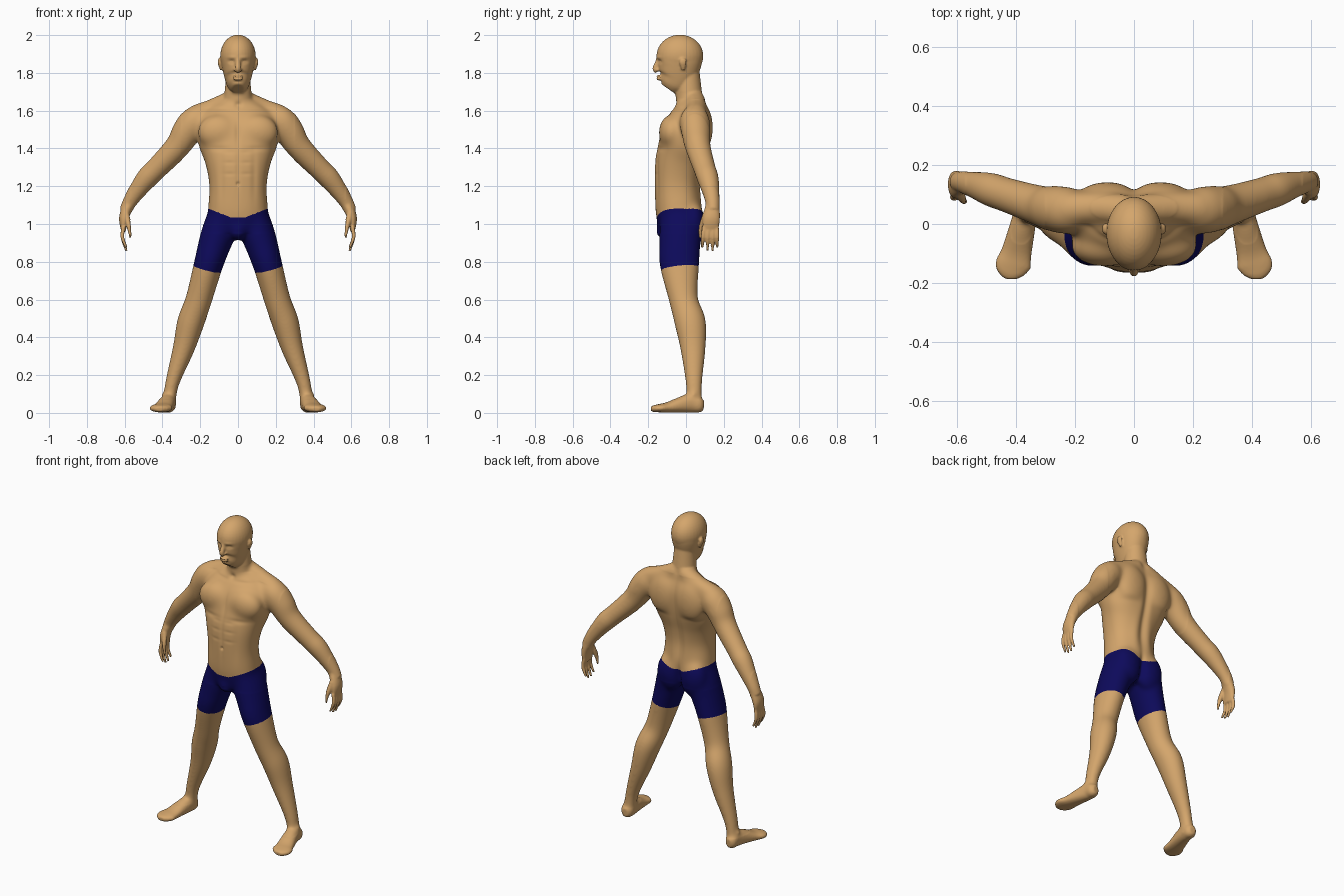
import bpy, bmesh, math
from mathutils import Vector, Matrix

cube = bpy.data.objects.get("Cube")
if cube:
    bpy.data.objects.remove(cube)

VOXEL = 0.005
UP = Vector((0, 0, 1))
BACK = Vector((0, 1, 0))
bm = bmesh.new()


def make_material(name, rgb):
    material = bpy.data.materials.new(name)
    material.use_nodes = True
    material.diffuse_color = (*rgb, 1)
    for node in material.node_tree.nodes:
        if node.type == 'BSDF_PRINCIPLED':
            node.inputs["Base Color"].default_value = (*rgb, 1)
    return material


def spline(a, b, c, d, t):
    """Catmull-Rom value between b and c."""
    bend = 2 * a - 5 * b + 4 * c - d
    twist = 3 * b - a - 3 * c + d
    return b + (t * (c - a) + t * t * bend + t * t * t * twist) / 2


def refine(rows, steps=5):
    """Smooth curve through rows of numbers."""
    padded = [rows[0], *rows, rows[-1]]
    curve = []
    for before, start, end, after in zip(padded, padded[1:], padded[2:], padded[3:]):
        for step in range(steps):
            curve.append([spline(*values, step / steps)
                          for values in zip(before, start, end, after)])
    return curve + [list(rows[-1])]


def rounded(value, power):
    """Squares off a circle coordinate."""
    return math.copysign(abs(value) ** (2 / power), value)


def tube(rows, ref=BACK, power=2, sides=32, mirror=True):
    """Loft along rows of x, y, z, half width and, if not round, half depth."""
    points = refine([row if len(row) == 5 else (*row, row[-1]) for row in rows])
    for side in ((1, -1) if mirror else (1,)):
        rings = []
        for i, (x, y, z, width, depth) in enumerate(points):
            before = Vector(points[max(i - 1, 0)][:3])
            after = Vector(points[min(i + 1, len(points) - 1)][:3])
            tangent = (after - before).normalized()
            across = ref.cross(tangent).normalized()
            along = tangent.cross(across)
            ring = []
            for k in range(sides):
                angle = math.tau * k / sides
                spot = Vector((x, y, z))
                spot += across * width * rounded(math.cos(angle), power)
                spot += along * depth * rounded(math.sin(angle), power)
                ring.append(bm.verts.new((spot.x * side, spot.y, spot.z)))
            rings.append(ring)
        for low, high in zip(rings, rings[1:]):
            for k in range(sides):
                bm.faces.new((low[k - 1], low[k], high[k], high[k - 1]))
        bm.faces.new(reversed(rings[0]))
        bm.faces.new(rings[-1])


def stack(rows, power=2):
    """Upright loft through rows of height, half width, front y and back y."""
    tube([(0, (front + back) / 2, z, width, (back - front) / 2)
          for z, width, front, back in rows], power=power, sides=48, mirror=False)


def blob(center, radii):
    """Ellipsoid on each side; the two merge when they meet in the middle."""
    for side in (1, -1):
        place = Matrix.Translation((center[0] * side, center[1], center[2]))
        bmesh.ops.create_uvsphere(bm, u_segments=32, v_segments=20, radius=1,
                                  matrix=place @ Matrix.Diagonal((*radii, 1)))


# Torso and neck
stack([(.92, .06, -.1, .04), (.97, .13, -.14, .07), (1.06, .158, -.16, .085),
       (1.2, .152, -.166, .072), (1.32, .173, -.165, .09), (1.41, .207, -.147, .115),
       (1.48, .214, -.13, .125), (1.56, .2, -.09, .125), (1.63, .12, -.045, .105),
       (1.66, .06, -.02, .09)], power=2.3)
stack([(1.56, .09, -.05, .11), (1.68, .073, -.055, .088), (1.82, .06, -.05, .07)])

# Trapezius, chest, back and seat muscles
tube([(.02, .045, 1.66, .055), (.12, .055, 1.615, .054), (.22, .05, 1.575, .06)])
blob((.1, -.075, 1.485), (.115, .07, .095))
blob((.09, .085, 1.51), (.105, .058, .13))
blob((.08, .037, 1), (.088, .064, .12))
blob((.005, -.105, .97), (.043, .055, .055))

# Jaw, skull, nose, lips and ears
stack([(1.715, .033, -.137, -.05), (1.735, .053, -.149, -.01), (1.77, .069, -.15, .04),
       (1.82, .082, -.15, .07), (1.87, .09, -.152, .086), (1.91, .085, -.15, .085),
       (1.95, .06, -.12, .06)], power=2.15)
blob((0, -.032, 1.89), (.094, .124, .112))
tube([(0, -.141, 1.88, .014), (0, -.153, 1.85, .014), (0, -.163, 1.822, .015),
      (0, -.152, 1.808, .013)], mirror=False)
blob((.01, -.15, 1.815), (.012, .012, .009))
for lip in (1.768, 1.781):
    blob((.004, -.144, lip), (.024, .013, .008))
tube([(.086, -.014, 1.815, .009, .008), (.099, -.016, 1.855, .009, .02),
      (.096, -.014, 1.877, .007, .012)])

# Arms
tube([(.16, .04, 1.58, .055), (.22, .045, 1.55, .08), (.27, .052, 1.49, .079),
      (.32, .063, 1.41, .068), (.43, .098, 1.295, .059), (.48, .115, 1.245, .058),
      (.53, .13, 1.18, .048), (.573, .141, 1.115, .038), (.594, .143, 1.07, .034)])

# Palms, fingers and thumbs
tube([(.58, .141, 1.1, .03, .037), (.605, .134, 1.03, .025, .046), (.606, .13, .962, .012, .04)])
for offset, tip in ((-.035, .873), (-.012, .857), (.012, .856), (.034, .875)):
    tube([(.606, .13 + offset, .985, .011), (.612, .128 + offset * 1.1, .93, .0105),
          (.59, .127 + offset * 1.15, tip, .007)], sides=14)
tube([(.594, .107, 1.055, .018), (.575, .08, .98, .0135), (.567, .075, .925, .008)], sides=14)

# Legs and kneecaps
tube([(.082, -.035, 1.09, .065, .1), (.1, -.028, .97, .09, .112), (.128, -.033, .88, .085, .108),
      (.158, -.034, .78, .077, .104), (.208, -.013, .6, .07, .077), (.25, .022, .48, .072, .083),
      (.288, .037, .34, .058, .067), (.35, .042, .15, .037, .043), (.365, .045, .03, .035, .042)])
blob((.196, -.06, .635), (.036, .034, .045))

# Feet with ankle bones
tube([(.365, .094, .04, .018, .025), (.367, .072, .042, .036, .041), (.371, .02, .052, .041, .051),
      (.396, -.09, .03, .051, .029), (.409, -.14, .025, .06, .022),
      (.412, -.17, .022, .044, .018), (.412, -.186, .02, .02, .012)], ref=UP, power=2.2)
blob((.366, .04, .095), (.042, .022, .022))

# Fuse everything into one skin
bmesh.ops.recalc_face_normals(bm, faces=bm.faces)
rough = bpy.data.meshes.new("rough_body")
bm.to_mesh(rough)
bm.free()
body = bpy.data.objects.new("body", rough)
bpy.context.scene.collection.objects.link(body)
remesh = body.modifiers.new("fuse", 'REMESH')
remesh.mode = 'VOXEL'
remesh.voxel_size = VOXEL
depsgraph = bpy.context.evaluated_depsgraph_get()
mesh = bpy.data.meshes.new_from_object(body.evaluated_get(depsgraph))
body.modifiers.clear()
body.data = mesh
bpy.data.meshes.remove(rough)
bm = bmesh.new()
bm.from_mesh(mesh)


def relax(verts, times):
    for _ in range(times):
        bmesh.ops.smooth_vert(bm, verts=verts, factor=0.5,
                              use_axis_x=True, use_axis_y=True, use_axis_z=True)


# Soften all a little, muscles more than head, hands and feet, and the trunk most
relax(bm.verts, 4)
relax([v for v in bm.verts if abs(v.co.x) < .57 and .07 < v.co.z < 1.7], 30)
relax([v for v in bm.verts if abs(v.co.x) < .3 and .95 < v.co.z < 1.66], 50)


def dent(x, z, width, height, depth, facing=-1):
    """Press a soft hollow into the front (-1) or back (1); negative depth swells."""
    for v in bm.verts:
        rise = (v.co.z - z) / height
        if abs(rise) < 2.5 and v.co.y * facing > 0:
            spread = (abs(v.co.x) - x) / width
            v.co.y -= facing * depth * math.exp(-rise * rise - spread * spread)


# Face: socket, eyelid, brow, mouth, chin crease
dent(.034, 1.86, .018, .011, .009)
dent(.034, 1.857, .01, .005, -.004)
dent(.033, 1.882, .025, .008, -.003)
dent(0, 1.775, .024, .003, .003)
dent(0, 1.754, .022, .006, .003)
# Front: collarbone, throat, breastbone, under chest, belly lines, navel
dent(.1, 1.61, .07, .01, .005)
dent(0, 1.63, .018, .016, .009)
dent(0, 1.48, .014, .06, .006)
dent(.09, 1.398, .06, .014, .004)
dent(0, 1.28, .012, .12, .004)
dent(.085, 1.25, .016, .12, .004)
dent(0, 1.213, .008, .009, .008)
for crease in (1.265, 1.325, 1.38):
    dent(.045, crease, .03, .01, .002)
# Back: spine, lower back, shoulder blade, seat cleft
dent(0, 1.36, .024, .22, .014, facing=1)
dent(.05, 1.2, .03, .1, -.006, facing=1)
dent(.11, 1.4, .05, .018, .004, facing=1)
dent(0, 1, .018, .07, .016, facing=1)


def waist(p):
    return 1.035 + .4 * max(0, abs(p.x) - .04) + .12 * max(0, p.y)


def hem(p):
    return .725 + .25 * abs(p.x) + .1 * p.y


# Settle garment edges onto clean lines, and flatten the soles
for v in bm.verts:
    if abs(v.co.x) < .4:
        for edge in (waist, hem):
            if abs(v.co.z - edge(v.co)) < VOXEL / 2:
                v.co.z = edge(v.co)
    v.co.z = max(v.co.z, 0)

# Shorts are the faces between hem and waist
mesh.materials.clear()
mesh.materials.append(make_material("tan skin", (.66, .38, .15)))
mesh.materials.append(make_material("navy shorts", (.004, .003, .105)))
for face in bm.faces:
    face.smooth = True
    middle = face.calc_center_median()
    face.material_index = int(abs(middle.x) < .4 and hem(middle) < middle.z < waist(middle))
bm.to_mesh(mesh)
bm.free()
